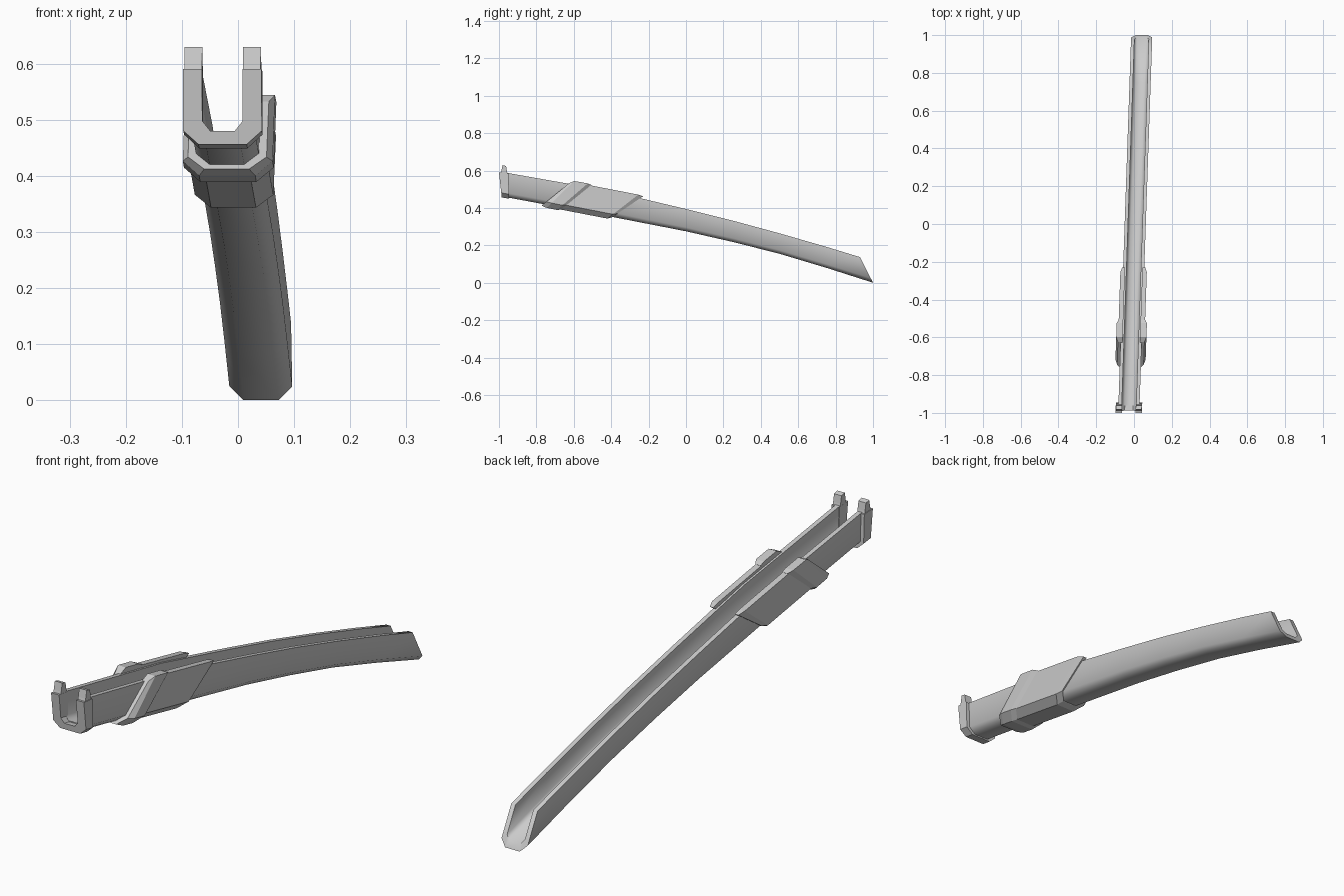
import bpy, bmesh

if "Cube" in bpy.data.objects:
    bpy.data.objects.remove(bpy.data.objects["Cube"])


def centre_x(y):
    # the whole model drifts slightly sideways along its length
    return -0.001 + 0.038 * y if y > 0 else -0.001 + 0.027 * y if y > -0.2 else 0.0015 + 0.030 * y


def cx(y):
    return 0.0065 + 0.0345 * y


def finish(name, bm, smooth=None):
    bmesh.ops.recalc_face_normals(bm, faces=bm.faces)
    me = bpy.data.meshes.new(name)
    bm.to_mesh(me)
    bm.free()
    ob = bpy.data.objects.new(name, me)
    bpy.context.collection.objects.link(ob)
    if smooth:
        bpy.ops.object.select_all(action='DESELECT')
        ob.select_set(True)
        bpy.context.view_layer.objects.active = ob
        bpy.ops.object.shade_smooth_by_angle(angle=smooth)
    return ob


def channel(name, stations, inner, floor, chamfer=0.025, smooth=None):
    """Loft a U section. Station: bottom y, bottom z, top y, top z, half width."""
    bm = bmesh.new()
    rings = []
    for yb, zb, yt, zt, w in stations:
        half = [(w - chamfer, 0), (w, 0.18), (w, 1),
                (inner, 1), (inner, floor + 0.13), (inner - 0.014, floor)]
        section = half + [(-x, h) for x, h in reversed(half)]
        ring = []
        for x, h in section:
            y = yb + (yt - yb) * h
            ring.append(bm.verts.new((x + cx(y), y, zb + (zt - zb) * h)))
        rings.append(ring)
    n = len(rings[0])
    for a, b in zip(rings, rings[1:]):
        for i in range(n):
            j = (i + 1) % n
            bm.faces.new((a[i], a[j], b[j], b[i]))
    # end caps as quads between outer and inner outline
    for r in (rings[0], rings[-1]):
        for i in range(5):
            if i < 2:
                bm.faces.new((r[i], r[i + 1], r[4 - i], r[5 - i]))
                bm.faces.new((r[11 - i], r[10 - i], r[7 + i], r[6 + i]))
        bm.faces.new((r[0], r[5], r[6], r[11]))
    return finish(name, bm, smooth)


# Long curved trough with a slanted tip
trough = [(-0.96, 0.457, -0.96, 0.588), (-0.4, 0.353, -0.4, 0.489),
          (0, 0.275, 0, 0.394), (0.25, 0.218, 0.25, 0.332),
          (0.5, 0.155, 0.5, 0.264), (0.75, 0.080, 0.75, 0.192),
          (1.0, 0.0, 0.93, 0.137)]
channel("trough", [s + (0.056,) for s in trough], 0.038, 0.17, smooth=0.95)

# Sleeve wrapped around the trough, cut at a slant
channel("sleeve", [(-0.71, 0.399, -0.55, 0.528, 0.070),
                   (-0.42, 0.343, -0.255, 0.471, 0.070),
                   (-0.395, 0.350, -0.230, 0.462, 0.061)], 0.046, 0.12, 0.030)

# Thicker slanted band at the front of the sleeve
channel("sleeve_band", [(-0.772, 0.412, -0.625, 0.532, 0.070),
                        (-0.745, 0.400, -0.598, 0.544, 0.080),
                        (-0.690, 0.389, -0.525, 0.531, 0.080),
                        (-0.665, 0.392, -0.505, 0.522, 0.069)], 0.046, 0.12, 0.030)

# Collar around the front mouth
channel("front_collar", [(-0.985, 0.456, -1.0, 0.590, 0.070),
                         (-0.945, 0.449, -0.950, 0.585, 0.070)], 0.036, 0.18, 0.027)

# Two upright prongs on the collar
profile = [(-0.992, 0.58), (-0.987, 0.598), (-0.981, 0.629),
           (-0.962, 0.624), (-0.957, 0.595), (-0.952, 0.575)]
for side, label in ((-1, "left"), (1, "right")):
    bm = bmesh.new()
    sides = [[bm.verts.new((cx(y) + side * x, y, z)) for y, z in profile]
             for x in (0.0363, 0.068)]
    for s in sides:
        bm.faces.new(s)
    for i in range(len(profile)):
        j = (i + 1) % len(profile)
        bm.faces.new((sides[0][i], sides[0][j], sides[1][j], sides[1][i]))
    finish("prong_" + label, bm)
